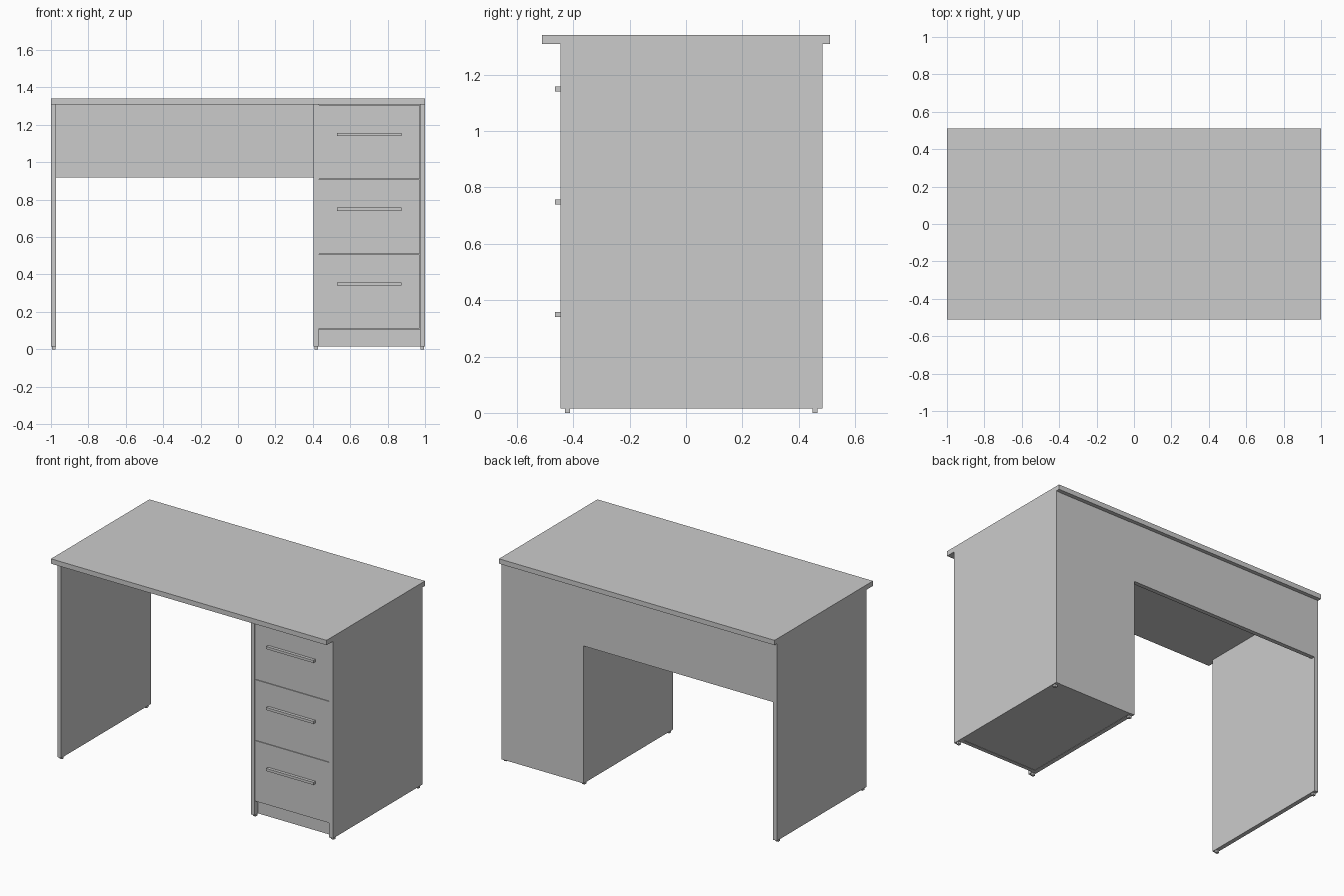
import bpy

cube = bpy.data.objects.get("Cube")
if cube:
    bpy.data.objects.remove(cube, do_unlink=True)

# Single flat grey finish
grey = bpy.data.materials.new("light_grey")
grey.use_nodes = True
colour = (0.6, 0.6, 0.6, 1)
grey.diffuse_color = colour
grey.node_tree.nodes["Principled BSDF"].inputs["Base Color"].default_value = colour


def box(name, x, y, z):
    """Add a box from its (low, high) extents on each axis."""
    spans = (x, y, z)
    bpy.ops.mesh.primitive_cube_add(size=1, location=[(a + b) / 2 for a, b in spans])
    ob = bpy.context.object
    ob.name = name
    ob.scale = [b - a for a, b in spans]
    bpy.ops.object.transform_apply(location=False, rotation=False, scale=True)
    ob.data.materials.append(grey)
    return ob


THICK = 0.028
BASE, UNDER, TOP = 0.015, 1.308, 1.34
FRONT, BACK = -0.445, 0.485
INNER, OUTER = 0.433, 1 - THICK   # drawer bay between the cabinet sides

# Desktop
box("desktop", (-1, 1), (-0.51, 0.51), (UNDER, TOP))

# Upright panels, each standing on two small feet
panels = {"right_side_panel": -1, "cabinet_inner_panel": INNER - THICK,
          "left_side_panel": OUTER}
for name, x in panels.items():
    box(name, (x, x + THICK), (FRONT, BACK), (BASE, UNDER))
    mid = x + THICK / 2
    for end, y in (("front", -0.42), ("back", 0.457)):
        box(f"{name}_{end}_foot", (mid - 0.009, mid + 0.009),
            (y - 0.009, y + 0.009), (0, BASE))

# Modesty panel across the knee space
box("modesty_panel", (-1 + THICK, INNER - THICK), (BACK - THICK, BACK), (0.918, UNDER))

# Cabinet carcass
box("cabinet_back", (INNER, OUTER), (BACK - 0.012, BACK - 0.002), (BASE, UNDER))
box("cabinet_bottom", (INNER, OUTER), (FRONT + 0.04, BACK - 0.012), (BASE + 0.002, 0.108))
box("plinth", (INNER, OUTER), (FRONT + 0.035, FRONT + 0.06), (BASE, 0.108))

# Drawer fronts with bar handles
for i, name in enumerate(("bottom", "middle", "top")):
    z = 0.11 + 0.4 * i
    box(f"{name}_drawer_front", (INNER + 0.001, OUTER - 0.001),
        (FRONT, FRONT + THICK), (z, z + 0.397))
    box(f"{name}_drawer_handle", (0.53, 0.873), (FRONT - 0.02, FRONT),
        (z + 0.23, z + 0.247))
